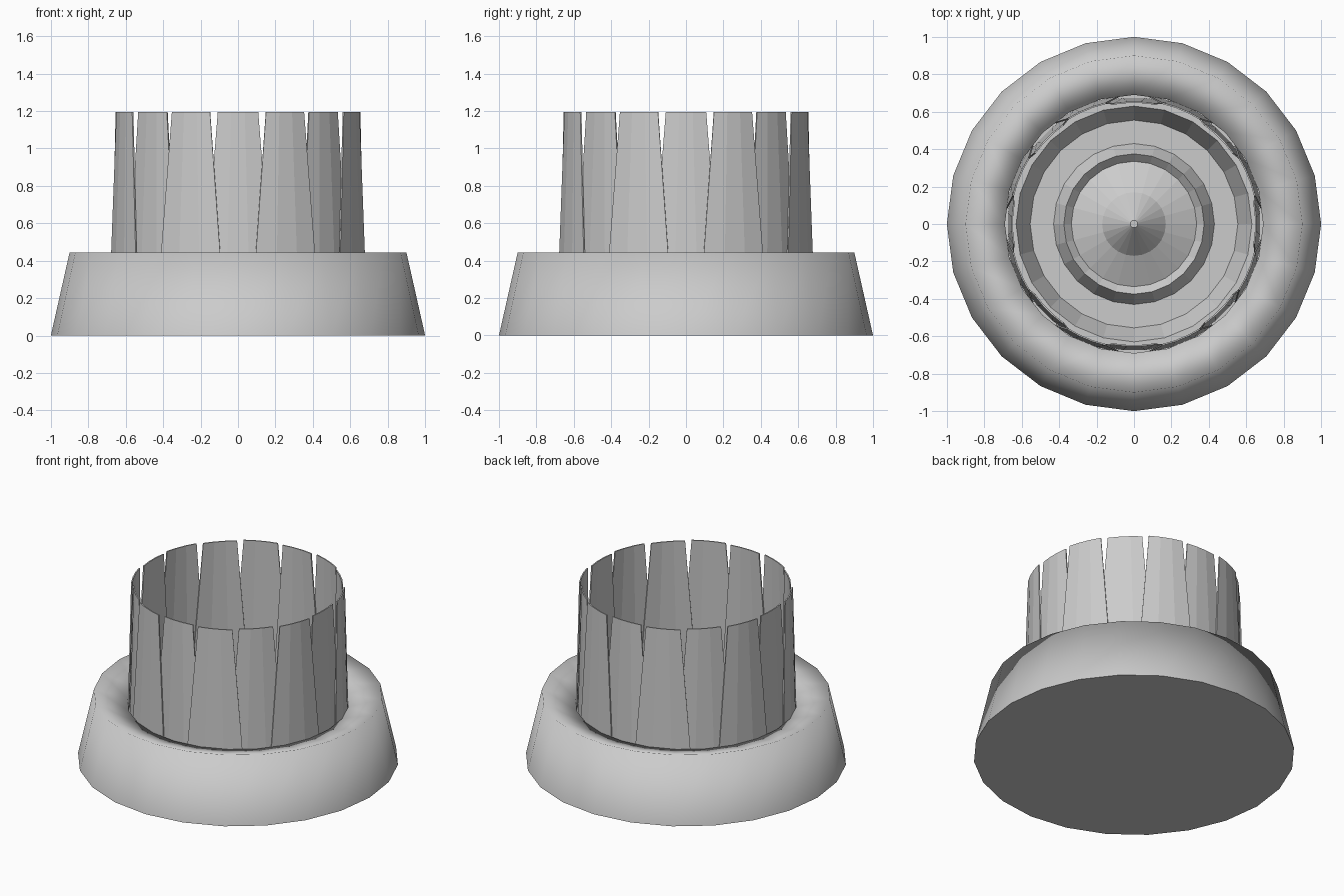
import bpy, bmesh, math

if "Cube" in bpy.data.objects:
    bpy.data.objects.remove(bpy.data.objects["Cube"])

SIDES = 24
grey = bpy.data.materials.new("warm grey metal")
grey.diffuse_color = (0.6, 0.6, 0.6, 1)
grey.use_nodes = True
grey.node_tree.nodes["Principled BSDF"].inputs["Base Color"].default_value = grey.diffuse_color


def make_object(name, bm):
    bmesh.ops.recalc_face_normals(bm, faces=bm.faces)
    mesh = bpy.data.meshes.new(name)
    bm.to_mesh(mesh)
    bm.free()
    mesh.materials.append(grey)
    ob = bpy.data.objects.new(name, mesh)
    bpy.context.collection.objects.link(ob)
    return ob


def lathe(name, profile, cap_first=False, cap_last=False):
    bm = bmesh.new()
    rings = []
    for r, z in profile:
        rings.append([bm.verts.new((r * math.cos(2 * math.pi * i / SIDES),
                                    r * math.sin(2 * math.pi * i / SIDES), z))
                      for i in range(SIDES)])
    for a, b in zip(rings, rings[1:]):
        for i in range(SIDES):
            j = (i + 1) % SIDES
            bm.faces.new((a[i], a[j], b[j], b[i]))
    if cap_first:
        bm.faces.new(rings[0][::-1])
    if cap_last:
        bm.faces.new(rings[-1])
    return make_object(name, bm)


def add_petal(bm, angle, r_bottom, r_top, z0, z1, half_bottom, half_top, thick=0.008, segs=3):
    # curved tapered plate: outer and inner grids of points
    grid = {}
    for level, (r, z, half) in enumerate(((r_bottom, z0, half_bottom), (r_top, z1, half_top))):
        for side in (0, 1):
            for k in range(segs + 1):
                t = angle + half * (2 * k / segs - 1)
                rr = r - thick * side
                grid[level, side, k] = bm.verts.new((rr * math.cos(t), rr * math.sin(t), z))
    g = grid
    for k in range(segs):
        bm.faces.new((g[0, 0, k], g[0, 0, k + 1], g[1, 0, k + 1], g[1, 0, k]))
        bm.faces.new((g[0, 1, k + 1], g[0, 1, k], g[1, 1, k], g[1, 1, k + 1]))
        for lv in (0, 1):
            bm.faces.new((g[lv, 0, k], g[lv, 0, k + 1], g[lv, 1, k + 1], g[lv, 1, k]))
    for k in (0, segs):
        bm.faces.new((g[0, 0, k], g[1, 0, k], g[1, 1, k], g[0, 1, k]))


# Smooth outer collar with a sloping rim and closed bottom
collar = lathe("base_collar", [(1.0, 0.0), (0.9, 0.444), (0.69, 0.385), (0.69, 0.30)],
               cap_first=True)
bpy.context.view_layer.objects.active = collar
collar.select_set(True)
bpy.ops.object.shade_smooth_by_angle(angle=math.radians(100))
collar.select_set(False)

# Faceted inner bowl with raised ring and central cone
lathe("inner_bowl", [(0.69, 0.30), (0.63, 0.30), (0.555, 0.15), (0.43, 0.15), (0.375, 0.25),
                     (0.335, 0.21), (0.17, 0.29), (0.02, 0.45)], cap_last=True)

# Sixteen overlapping petals, alternately inside and outside
for name, first, rb, rt in (("inner_petals", 0, 0.676, 0.655), ("outer_petals", 1, 0.688, 0.667)):
    bm = bmesh.new()
    for i in range(first, 16, 2):
        add_petal(bm, math.radians(22.5 * i), rb, rt, 0.32, 1.195,
                  math.radians(15.2), math.radians(9.5))
    make_object(name, bm)
